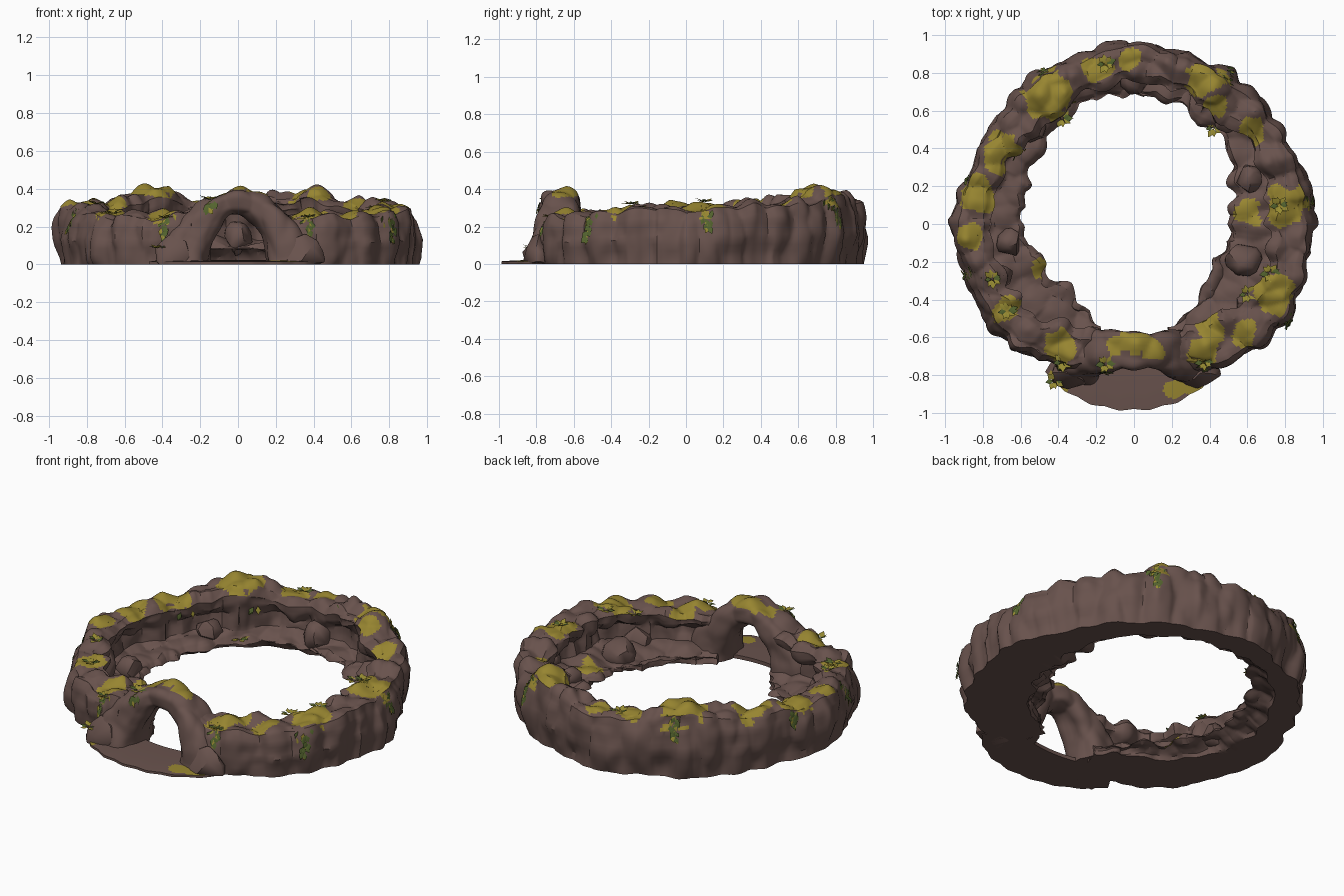
import bpy, bmesh, math, random
from mathutils import Vector, noise
from mathutils.bvhtree import BVHTree

if "Cube" in bpy.data.objects:
    bpy.data.objects.remove(bpy.data.objects["Cube"])

random.seed(4)

def material(name, rgb):
    m = bpy.data.materials.new(name)
    m.diffuse_color = (*rgb, 1)
    m.use_nodes = True
    m.node_tree.nodes["Principled BSDF"].inputs["Base Color"].default_value = m.diffuse_color
    return m

ROCK = material("brown_rock", (0.140, 0.085, 0.074))
MOSS = material("yellow_moss", (0.310, 0.235, 0.030))
GREEN = material("green_leaf", (0.090, 0.130, 0.028))
LIME = material("yellow_green_leaf", (0.310, 0.260, 0.032))

# angle in degrees, outer radius, inner radius of the rim, height, inner radius of the ledge
RING = [(-72, .83, .59, .29, .57), (-58, .90, .60, .28, .54), (-42, .95, .68, .28, .48),
        (-25, .97, .74, .30, .44), (-12, .96, .73, .32, .49), (0, .97, .71, .33, .50),
        (22, .94, .72, .33, .56), (45, .945, .73, .34, .64), (60, .955, .70, .405, .65),
        (75, .94, .73, .37, .67), (90, .985, .75, .34, .67), (108, .94, .73, .35, .69), (122, .955, .68, .41, .66),
        (150, .92, .71, .34, .62), (180, .97, .75, .33, .59), (205, .94, .74, .31, .52),
        (222, .94, .72, .28, .48), (236, .89, .63, .28, .49), (252, .83, .60, .29, .56)]

# moss patches as x, y, radius
PATCHES = [(-.46, .69, .14), (-.19, .82, .07), (-.02, .87, .05), (.39, .77, .11), (.44, .64, .07),
           (.63, .49, .07), (.80, .10, .11), (.60, .06, .07), (.74, -.38, .11), (.58, -.58, .07),
           (.40, -.55, .09), (.37, -.66, .08), (.0, -.62, .08), (.10, -.66, .07), (-.10, -.64, .05),
           (-.39, -.64, .09), (-.67, -.46, .07), (-.46, -.23, .08), (-.83, .15, .10), (-.86, -.07, .07),
           (-.70, .38, .10), (-.40, -.85, .07), (.22, -.88, .05), (.34, -.90, .06)]

def ring_at(deg):
    for a, b in zip(RING, RING[1:]):
        if deg <= b[0]:
            t = (deg - a[0]) / (b[0] - a[0])
            t = t * t * (3 - 2 * t)
            return [p + (q - p) * t for p, q in zip(a[1:], b[1:])]
    return RING[-1][1:]

def zigzag(x):
    return 4 * abs(x - math.floor(x + .5)) - 1

def roughen(bm, scale, amp, zs=0.4):
    """Push the surface into rounded rocks with creases between them."""
    bm.normal_update()
    moves = []
    for v in bm.verts:
        p = Vector((v.co.x, v.co.y, v.co.z * zs)) * scale
        f = noise.voronoi(p)[0][0]
        fine = noise.noise(v.co * 14)
        moves.append(v.normal * (amp * (0.45 - f) + amp * 0.12 * fine))
    for v, m in zip(bm.verts, moves):
        on_floor = v.co.z < 0.004
        v.co += m
        if on_floor or v.co.z < 0:
            v.co.z = 0

def is_mossy(c, n):
    if n.z < 0.45:
        return False
    for x, y, r in PATCHES:
        low = (math.hypot(x, y) < .62 and y > -.5) or y < -.8
        if low == (c.z < .2):
            wobble = 1 + 0.55 * noise.noise(c * 11)
            if (c.x - x) ** 2 + (c.y - y) ** 2 < (r * wobble) ** 2:
                return True
    return False

def finish(bm, name, mats=(ROCK, MOSS), moss=True, angle=32):
    if moss:
        bmesh.ops.recalc_face_normals(bm, faces=bm.faces)
        bm.normal_update()
        for f in bm.faces:
            f.material_index = int(is_mossy(f.calc_center_median(), f.normal))
    me = bpy.data.meshes.new(name)
    bm.to_mesh(me)
    ob = bpy.data.objects.new(name, me)
    bpy.context.collection.objects.link(ob)
    for m in mats:
        me.materials.append(m)
    bpy.ops.object.select_all(action='DESELECT')
    ob.select_set(True)
    bpy.context.view_layer.objects.active = ob
    bpy.ops.object.shade_smooth_by_angle(angle=math.radians(angle))
    return ob

def loft(rings):
    """Skin a list of closed point rings and cap both ends."""
    bm = bmesh.new()
    vs = [[bm.verts.new(p) for p in r] for r in rings]
    n = len(vs[0])
    for a, b in zip(vs, vs[1:]):
        for i in range(n):
            bm.faces.new((a[i], a[(i + 1) % n], b[(i + 1) % n], b[i]))
    bm.faces.new(vs[0])
    bm.faces.new(vs[-1])
    bmesh.ops.recalc_face_normals(bm, faces=bm.faces)
    return bm

# ring wall: outer face, rim, hollowed inner face and undercut ledge
def wall_section(deg):
    ro, rt, h, rl = ring_at(deg)
    a = math.radians(deg)
    niche = 0.07 * abs(math.sin(a * 5.5 + 0.6)) ** 0.6
    zl = 0.055 + 0.03 * (1 + math.sin(a))
    ro -= .009 * zigzag(deg / 12.3 + .5 * math.sin(a * 3))
    rl += .012 * zigzag(deg / 14 + .4 * math.sin(a * 4))
    rt += .014 * zigzag(deg / 15 + .3 * math.sin(a * 5))
    h += 0.008 * zigzag(deg / 17) - 0.01
    under = .11 * max(0, min(1, (.87 + math.sin(a)) / .25))
    keys = [(ro - .025, 0), (ro, .42 * h), (ro - .012, .75 * h), (ro - .04, .95 * h), (ro - .08, h),
            (rt + .05, h), (rt, .9 * h), (rt + .01, .75 * h), (rt + niche, .6 * h),
            (max(rt + niche * .8, rl + .04), zl + .03), (rl + .03, zl), (rl, zl * .7),
            (rl + .02 + under * .4, zl * .5), (rl + .01 + under, 0)]
    pts = []
    for i, (p, q) in enumerate(zip(keys, keys[1:] + keys[:1])):
        steps = 10 if i in (4, 9) else 4
        for k in range(steps):
            r, z = (p[j] + (q[j] - p[j]) * k / steps for j in (0, 1))
            pts.append((r * math.cos(a), r * math.sin(a), z))
    return pts

bm = loft([wall_section(-72 + 324 * i / 420) for i in range(421)])
roughen(bm, 7, 0.075)
wall = finish(bm, "ring_wall")

# entrance arch: a tube bent over the gap, feet spread wider
rings = []
for i in range(81):
    a = math.pi * (i / 80)
    foot = (1 - math.sin(a)) ** 1.5
    cx, cz = (0.215 + .08 * foot) * math.cos(a), 0.328 * math.sin(a) ** 0.75
    rx, ry = 0.07 + .07 * foot, 0.105 + .05 * foot
    ring = []
    for k in range(44):
        b = 2 * math.pi * k / 44
        u = math.copysign(abs(math.cos(b)) ** .7, math.cos(b)) * rx
        w = math.copysign(abs(math.sin(b)) ** .7, math.sin(b)) * ry
        ring.append((cx + u * math.cos(a), -0.67 + w - .03 * foot, max(0, cz + u * math.sin(a))))
    rings.append(ring)
bm = loft(rings)
roughen(bm, 7.5, 0.05)
arch = finish(bm, "entrance_arch")

# thin doorstep slab in front of the arch
rings = []
for i in range(91):
    d = 239 + 60 * i / 90
    a = math.radians(d)
    edge = .985 - .09 * abs((d - 268) / 31) ** 2.5 + .006 * zigzag(d / 9)
    pts = []
    for k in range(25):
        r = .69 + (edge - .69) * k / 24
        pts.append((r * math.cos(a), r * math.sin(a), 0.022 - .008 * (k / 24) ** 3))
    pts += [(edge * math.cos(a), edge * math.sin(a), 0), (.69 * math.cos(a), .69 * math.sin(a), 0)]
    rings.append(pts)
slab = finish(loft(rings), "doorstep_slab")

# angular loose boulders: x, y, z, half width, half depth, half height
def boulder(i, x, y, z, sx, sy, sz):
    bm = bmesh.new()
    for k in range(30):
        d = Vector([random.gauss(0, 1) for _ in range(3)]).normalized()
        bm.verts.new((x + d.x * sx, y + d.y * sy, max(0, z + d.z * sz)))
    hull = bmesh.ops.convex_hull(bm, input=bm.verts)
    bmesh.ops.delete(bm, geom=list({g for g in hull["geom_interior"] if isinstance(g, bmesh.types.BMVert)}),
                     context='VERTS')
    return finish(bm, f"boulder_{i}", mats=(ROCK,), moss=False, angle=40)

solids = [wall, arch, slab]
for i, s in enumerate([(-.34, -.79, .02, .11, .09, .14), (.34, -.79, .02, .12, .08, .14),
                       (.58, -.19, .10, .10, .09, .10), (.0, .77, .14, .08, .09, .10),
                       (-.66, -.10, .10, .07, .08, .07), (.61, .24, .10, .07, .08, .07),
                       (-.54, .50, .13, .08, .07, .07), (.49, .56, .13, .07, .08, .07),
                       (.62, -.42, .08, .08, .08, .08), (-.72, -.27, .16, .08, .08, .14)]):
    solids.append(boulder(i + 1, *s))

# plants: folded leaves sitting on top of, or hanging down, the rock
trees = [BVHTree.FromObject(o, bpy.context.evaluated_depsgraph_get()) for o in solids]

def hit(origin, direction):
    hits = [t.ray_cast(origin, direction) for t in trees]
    hits = [h for h in hits if h[0] is not None]
    return min(hits, key=lambda h: h[3])[0] if hits else None

def leaf(bm, base, direction, up, size, mat):
    d = direction.normalized()
    s = d.cross(up).normalized() * size * .32
    mid = base + d * size * .5
    a, b, c, e = (bm.verts.new(p) for p in (base, mid + s, base + d * size, mid - s))
    ridge = bm.verts.new(mid + up * size * .08)
    for tri in ((a, b, ridge), (b, c, ridge), (c, e, ridge), (e, a, ridge)):
        bm.faces.new(tri).material_index = mat

tufts = bmesh.new()
for x, y in [(-.15, .85), (.77, .10), (-.75, -.29), (-.67, -.46), (-.15, -.74), (.37, -.73), (.60, -.37),
             (-.38, .56), (.42, .51), (.32, -.90), (-.42, -.83), (.72, -.26), (-.38, -.73)]:
    p = hit(Vector((x, y, 2)), Vector((0, 0, -1)))
    if p is None or (p.z < .01):
        continue
    for k in range(9):
        a = k * 2.4
        out = Vector((math.cos(a), math.sin(a), random.uniform(.05, .45)))
        leaf(tufts, p + out * .006 + Vector((0, 0, .004)), out, Vector((0, 0, 1)),
             random.uniform(.038, .055), 1 if k % 4 else 0)
finish(tufts, "leaf_tufts", (GREEN, LIME), moss=False)

vines = bmesh.new()
for deg, top, length in [(197, .32, .13), (243, .27, .13), (259, .38, .08), (296, .28, .10), (327, .28, .14),
                         (7, .33, .13), (58, .37, .15), (121, .38, .13), (165, .31, .08)]:
    a = math.radians(deg)
    out = Vector((math.cos(a), math.sin(a), 0))
    side = Vector((-out.y, out.x, 0))
    for k in range(26):
        t = k / 25
        spread = .045 * (1 - t) + .006
        o = out * 1.4 + side * random.uniform(-spread, spread) + Vector((0, 0, top - length * t))
        p = hit(o, -out)
        if p is None or p.length < .75:
            continue
        d = Vector((0, 0, -1)) + side * random.uniform(-.8, .8) + out * random.uniform(.05, .35)
        leaf(vines, p + out * .006, d, out, random.uniform(.035, .05), 1 if k % 5 == 0 else 0)
finish(vines, "hanging_vines", (GREEN, LIME), moss=False)
